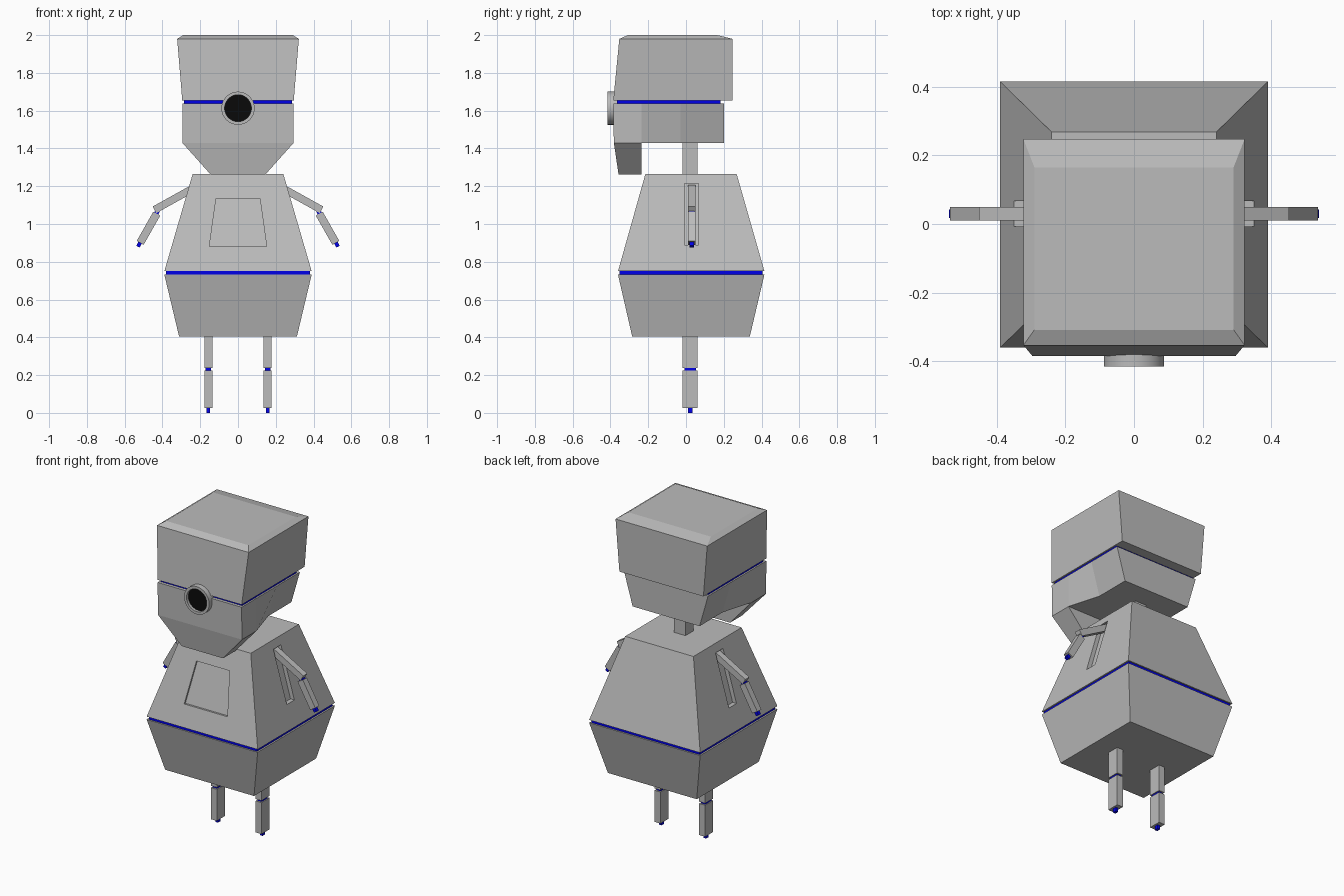
import bpy, bmesh, math
from mathutils import Vector

if "Cube" in bpy.data.objects:
    bpy.data.objects.remove(bpy.data.objects["Cube"])


def material(name, rgb):
    m = bpy.data.materials.new(name)
    m.diffuse_color = (*rgb, 1)
    m.use_nodes = True
    m.node_tree.nodes["Principled BSDF"].inputs["Base Color"].default_value = m.diffuse_color
    return m


GREY = material("grey metal", (0.5, 0.5, 0.5))
BLUE = material("blue joint", (0.0, 0.0, 0.8))
BLACK = material("black lens", (0.003, 0.003, 0.003))


def finish(name, bm, mat):
    bmesh.ops.recalc_face_normals(bm, faces=bm.faces)
    me = bpy.data.meshes.new(name)
    bm.to_mesh(me)
    bm.free()
    me.materials.append(mat)
    ob = bpy.data.objects.new(name, me)
    bpy.context.collection.objects.link(ob)
    return ob


def skin(name, rings, mat):
    """Join rings of points with side faces and cap both ends."""
    bm = bmesh.new()
    loops = [[bm.verts.new(p) for p in r] for r in rings]
    n = len(loops[0])
    for a, b in zip(loops, loops[1:]):
        for i in range(n):
            j = (i + 1) % n
            bm.faces.new((a[i], a[j], b[j], b[i]))
    bm.faces.new(loops[0])
    bm.faces.new(loops[-1])
    return finish(name, bm, mat)


def block(name, levels, mat=GREY):
    """Stack of rectangles, each (z, x0, x1, y0, y1)."""
    return skin(name, [[(x0, y0, z), (x1, y0, z), (x1, y1, z), (x0, y1, z)]
                       for z, x0, x1, y0, y1 in levels], mat)


def sym(name, levels, mat=GREY):
    """Block centred on x, each level (z, half_x, y0, y1)."""
    return block(name, [(z, -w, w, a, b) for z, w, a, b in levels], mat)


def bar(name, p, q, half_w, half_y, mat=GREY):
    """Square-ended bar between two (x, z) points."""
    p, q = Vector((p[0], 0.03, p[1])), Vector((q[0], 0.03, q[1]))
    side = (q - p).normalized().cross(Vector((0, 1, 0))) * half_w
    dy = Vector((0, half_y, 0))
    return skin(name, [[c - side - dy, c + side - dy, c + side + dy, c - side + dy]
                       for c in (p, q)], mat)


def cut(ob, cutter):
    cutter.hide_render = True
    cutter.hide_viewport = True
    m = ob.modifiers.new("recess", 'BOOLEAN')
    m.operation = 'DIFFERENCE'
    m.solver = 'EXACT'
    m.object = cutter


# Body
body = sym("body_upper", [(0.75, 0.39, -0.36, 0.415), (1.265, 0.24, -0.215, 0.268)])
sym("waist_band", [(0.725, 0.38, -0.352, 0.406), (0.755, 0.38, -0.352, 0.406)], BLUE)
sym("body_lower", [(0.405, 0.312, -0.285, 0.338), (0.732, 0.39, -0.36, 0.415)])

# Recessed chest panel and arm slots
cut(body, sym("chest_cutter", [(0.88, 0.152, -0.5, -0.311), (1.135, 0.116, -0.5, -0.240)]))
for s, label in ((1, "right"), (-1, "left")):
    cut(body, block(label + "_slot_cutter",
                    [(0.89, s * 0.322, s * 0.5, -0.008, 0.067),
                     (1.215, s * 0.229, s * 0.5, -0.008, 0.067)]))

# Neck
sym("neck", [(1.2, 0.04, -0.018, 0.062), (1.5, 0.04, -0.018, 0.062)])

# Head: upper shell with a bevelled crown, blue seam, lower shell
sym("head_upper", [(1.653, 0.295, -0.385, 0.247), (1.98, 0.322, -0.353, 0.247),
                   (2.0, 0.29, -0.308, 0.165)])
sym("head_seam", [(1.625, 0.285, -0.366, 0.182), (1.665, 0.285, -0.366, 0.182)], BLUE)


def outline(z, stations):
    right = [(x, y, z) for x, y in stations]
    return right + [(-x, y, z) for x, y, z in reversed(right)]


skin("head_lower", [
    outline(1.43, [(0.295, -0.382), (0.295, -0.235), (0.235, -0.03), (0.235, 0.2)]),
    outline(1.637, [(0.295, -0.385), (0.295, -0.235), (0.295, -0.03), (0.295, 0.2)])], GREY)
sym("jaw", [(1.262, 0.145, -0.357, -0.235), (1.43, 0.295, -0.382, -0.235)])


# Eye: rim ring and dark lens, both turned to face the front
def ring(r, y, n=32):
    return [(r * math.cos(2 * math.pi * i / n), y, 1.613 + r * math.sin(2 * math.pi * i / n))
            for i in range(n)]


rim = skin("eye_rim", [ring(0.088, -0.34), ring(0.088, -0.415),
                       ring(0.071, -0.415), ring(0.071, -0.395)], GREY)
lens = skin("eye_lens", [ring(0.071, -0.389), ring(0.071, -0.397)], BLACK)
for ob in (rim, lens):
    bpy.context.view_layer.objects.active = ob
    ob.select_set(True)
bpy.ops.object.shade_smooth_by_angle(angle=math.radians(30))

# Arms and legs on both sides
for s, label in ((1, "right"), (-1, "left")):
    bar(label + "_upper_arm", (s * 0.235, 1.19), (s * 0.442, 1.075), 0.02, 0.02)
    bar(label + "_elbow", (s * 0.42, 1.08), (s * 0.438, 1.045), 0.012, 0.015, BLUE)
    bar(label + "_forearm", (s * 0.43, 1.055), (s * 0.518, 0.9), 0.021, 0.02)
    bar(label + "_hand", (s * 0.51, 0.915), (s * 0.53, 0.88), 0.01, 0.012, BLUE)

    def leg_part(name, z0, z1, hx, y0, y1, mat=GREY):
        c = s * 0.157
        block(label + name, [(z, c - hx, c + hx, y0, y1) for z in (z0, z1)], mat)

    leg_part("_thigh", 0.237, 0.43, 0.021, -0.018, 0.062)
    leg_part("_knee", 0.215, 0.245, 0.015, -0.008, 0.052, BLUE)
    leg_part("_shin", 0.025, 0.225, 0.021, -0.018, 0.062)
    leg_part("_foot", 0.0, 0.03, 0.009, 0.01, 0.035, BLUE)
